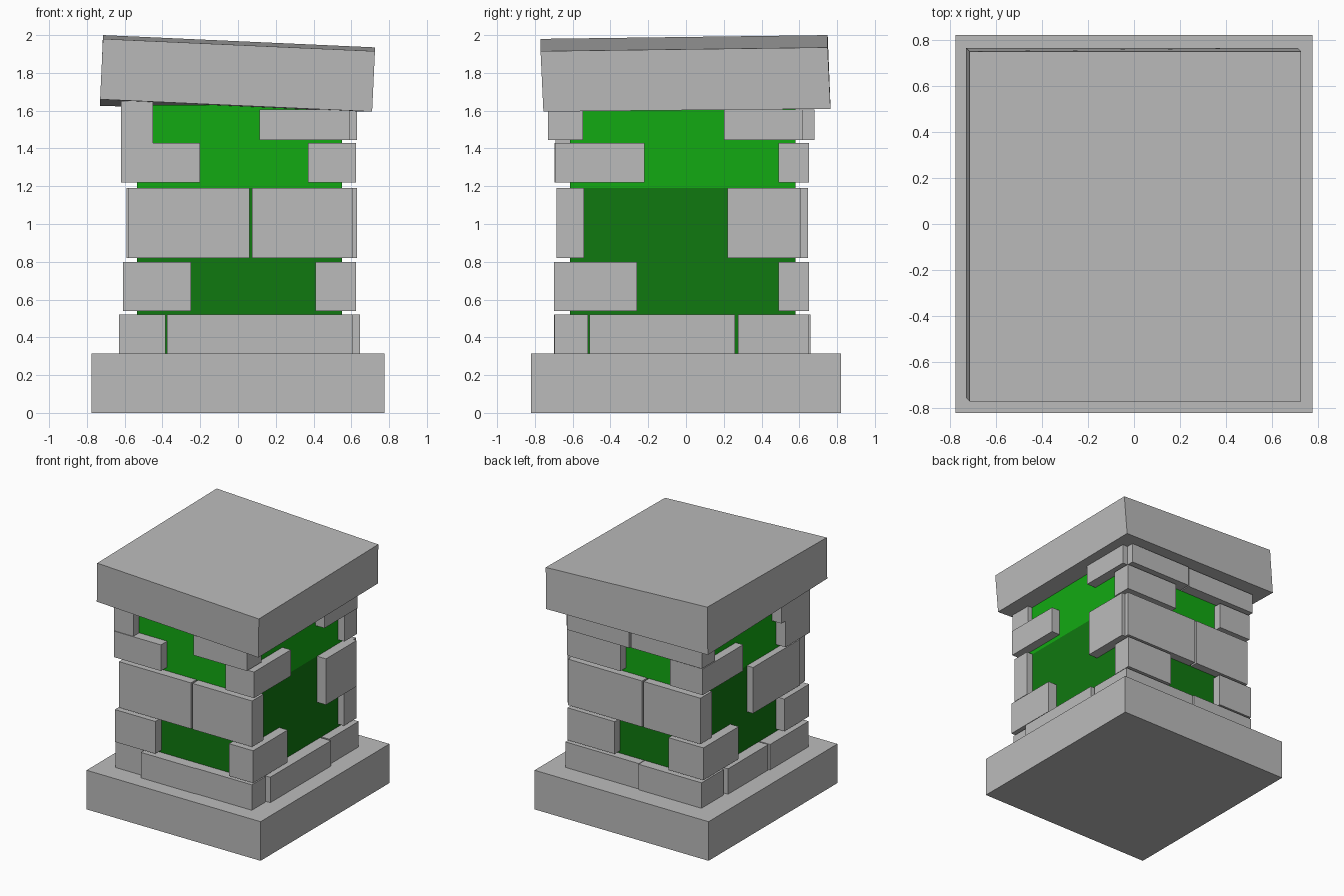
import bpy

default_cube = bpy.data.objects.get("Cube")
if default_cube:
    bpy.data.objects.remove(default_cube, do_unlink=True)


def make_material(name, red, green, blue):
    material = bpy.data.materials.new(name)
    material.use_nodes = True
    color = (red, green, blue, 1)
    material.diffuse_color = color
    shader = next(n for n in material.node_tree.nodes if n.type == "BSDF_PRINCIPLED")
    shader.inputs["Base Color"].default_value = color
    return material


stone_gray = make_material("stone gray", .5, .5, .5)
bright_green = make_material("bright green", .006, .4, .006)
dark_green = make_material("dark green", .005, .19, .005)


def make_block(name, bottom, top, material):
    """Flat-faced block between two four-corner loops."""
    faces = [(3, 2, 1, 0), (4, 5, 6, 7)]
    for i in range(4):
        j = (i + 1) % 4
        faces.append((i, j, j + 4, i + 4))
    mesh = bpy.data.meshes.new(name)
    mesh.from_pydata(bottom + top, [], faces)
    mesh.materials.append(material)
    block = bpy.data.objects.new(name, mesh)
    bpy.context.collection.objects.link(block)
    return block


def make_box(name, x_range, y_range, z_range, material=stone_gray):
    (left, right), (front, back) = x_range, y_range
    outline = [(left, front), (right, front), (right, back), (left, back)]
    loops = [[(x, y, z) for x, y in outline] for z in z_range]
    return make_block(name, loops[0], loops[1], material)


# Plinth and the two-tone core
make_box("base_slab", (-.775, .775), (-.82, .82), (0, .315))
core_x, core_y = (-.535, .55), (-.615, .58)
make_box("lower_core", core_x, core_y, (.3, 1.19), dark_green)
make_box("upper_core", core_x, core_y, (1.19, 1.63), bright_green)

# Crooked cap slab
make_block(
    "cap_slab",
    [(-.73, -.755, 1.66), (.71, -.755, 1.595), (.71, .765, 1.61), (-.73, .765, 1.625)],
    [(-.715, -.77, 1.98), (.725, -.77, 1.915), (.725, .75, 1.935), (-.715, .75, 2)],
    stone_gray,
)


def lay_course(course, z_range, stones):
    """One ring of stones, each given by its x and y extents."""
    for place, (x_range, y_range) in stones.items():
        make_box(f"{course}_stone_{place}", x_range, y_range, z_range)


lay_course("bottom_course", (.31, .52), {
    "front_left": ((-.58, -.385), (-.66, -.5)),
    "front_middle": ((-.375, .11), (-.7, -.5)),
    "front_right": ((.11, .61), (-.695, -.52)),
    "right_middle": ((.4, .645), (-.51, .26)),
    "back_right": ((-.035, .62), (.275, .65)),
    "back_left": ((-.6, -.04), (.38, .66)),
    "left_middle": ((-.62, -.4), (-.16, .35)),
    "left_front": ((-.63, -.4), (-.66, -.17)),
})

lay_course("second_course", (.54, .8), {
    "front_left": ((-.61, -.25), (-.695, -.38)),
    "front_right": ((.41, .625), (-.7, -.26)),
    "back_right": ((.18, .6), (.49, .65)),
    "back_left": ((-.61, -.3), (.2, .65)),
})

lay_course("middle_course", (.82, 1.19), {
    "front_left": ((-.58, .06), (-.685, -.54)),
    "front_right": ((.075, .605), (-.685, -.54)),
    "back_right": ((-.06, .6), (.48, .645)),
    "right_back": ((.4, .63), (.22, .61)),
    "back_left": ((-.58, -.075), (.5, .645)),
    "left_front": ((-.59, -.4), (-.61, -.01)),
})

lay_course("fourth_course", (1.22, 1.43), {
    "front_left": ((-.62, -.2), (-.695, -.38)),
    "front_right": ((.37, .625), (-.69, -.22)),
    "back_right": ((.13, .605), (.49, .65)),
    "back_left": ((-.6, -.31), (.13, .645)),
})

lay_course("top_course", (1.445, 1.605), {
    "front_right": ((.115, .59), (-.73, -.545)),
    "right_back": ((.4, .63), (.2, .62)),
    "back_right": ((.03, .585), (.48, .68)),
    "back_left": ((-.61, .02), (.5, .67)),
})

# Taller stone wedged beneath the raised corner of the cap
make_box("top_course_stone_front_left", (-.62, -.45), (-.69, -.33), (1.43, 1.65))
